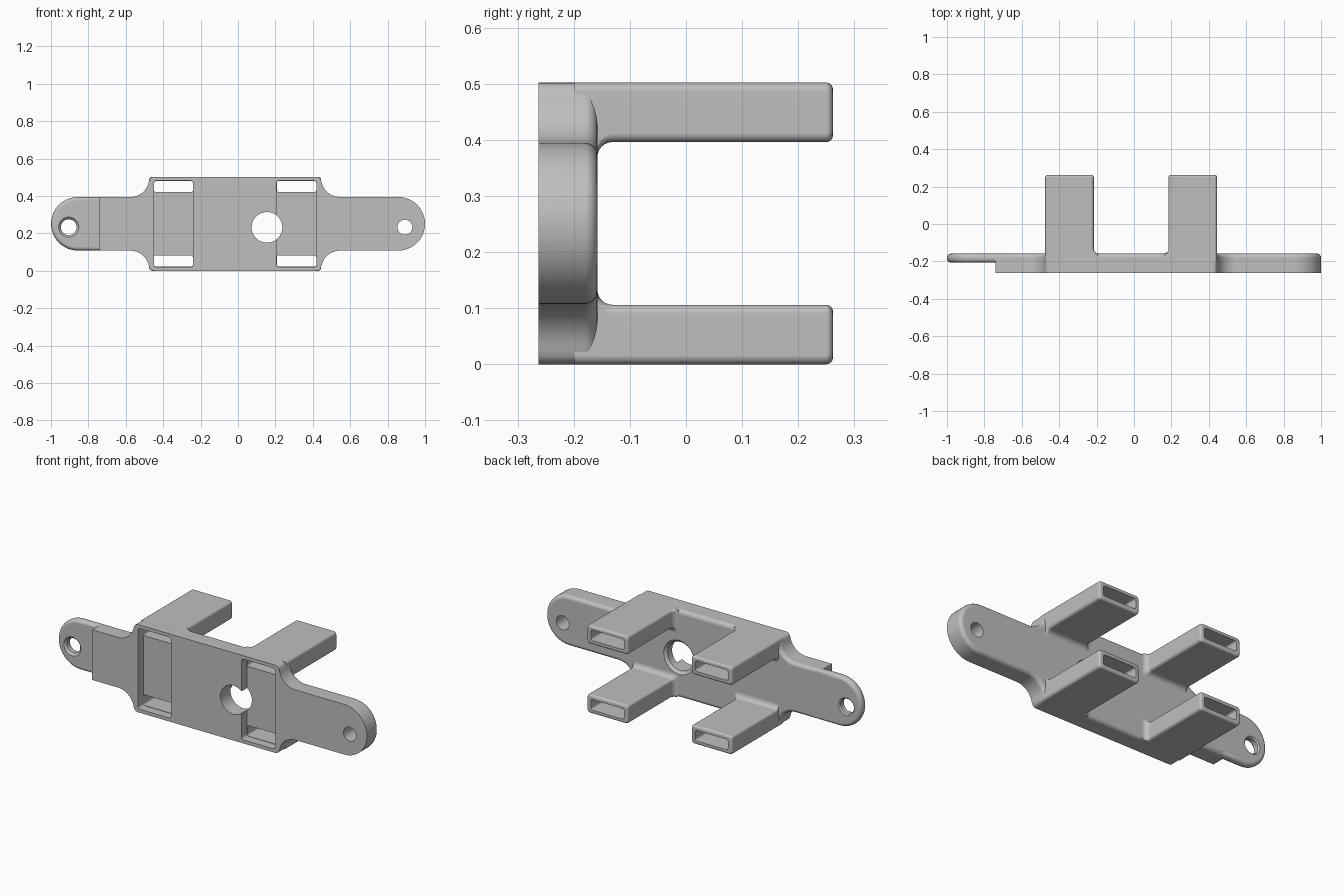
import bpy, bmesh, math
from math import sin, cos, pi, radians

if "Cube" in bpy.data.objects:
    bpy.data.objects.remove(bpy.data.objects["Cube"], do_unlink=True)

FRONT, BACK, END = -0.263, -0.158, 0.262   # plate front, plate back, sleeve end (y)
H = 0.502                                  # total height
MID = H / 2
R = 0.1435                                 # end lug radius

grey = bpy.data.materials.new("light grey")
grey.use_nodes = True
COLOUR = (0.52, 0.52, 0.52, 1)
grey.diffuse_color = COLOUR
grey.node_tree.nodes["Principled BSDF"].inputs["Base Color"].default_value = COLOUR


def make_object(name, bm):
    bmesh.ops.recalc_face_normals(bm, faces=bm.faces[:])
    mesh = bpy.data.meshes.new(name)
    bm.to_mesh(mesh)
    bm.free()
    mesh.materials.append(grey)
    obj = bpy.data.objects.new(name, mesh)
    bpy.context.collection.objects.link(obj)
    return obj


def arc(cx, cz, r, a0, a1, n):
    return [(cx + r * cos(radians(a0 + (a1 - a0) * i / n)),
             cz + r * sin(radians(a0 + (a1 - a0) * i / n))) for i in range(n + 1)]


def rounded_rect(x0, x1, z0, z1, r):
    return (arc(x1 - r, z1 - r, r, 90, 0, 4) + arc(x1 - r, z0 + r, r, 0, -90, 4)
            + arc(x0 + r, z0 + r, r, -90, -180, 4) + arc(x0 + r, z1 - r, r, 180, 90, 4))


def loft(name, sections):
    """Skin a list of (y, outline) sections and cap both ends."""
    bm = bmesh.new()
    rings = [[bm.verts.new((x, y, z)) for x, z in pts] for y, pts in sections]
    n = len(rings[0])
    for a, b in zip(rings, rings[1:]):
        for i in range(n):
            bm.faces.new((a[i], a[(i + 1) % n], b[(i + 1) % n], b[i]))
    bm.faces.new(rings[0])
    bm.faces.new(rings[-1])
    return make_object(name, bm)


def slab(name, outline, y0, y1, bevel, both=False):
    """Extrude an outline along y and round its back rim, or both rims."""
    bm = bmesh.new()
    face = bm.faces.new([bm.verts.new((x, y0, z)) for x, z in outline])
    ext = bmesh.ops.extrude_face_region(bm, geom=[face], use_keep_orig=True)
    for v in ext["geom"]:
        if isinstance(v, bmesh.types.BMVert):
            v.co.y = y1
    bmesh.ops.recalc_face_normals(bm, faces=bm.faces[:])
    rim = [e for e in bm.edges
           if all(abs(v.co.y - y1) < 1e-5 for v in e.verts)
           or (both and all(abs(v.co.y - y0) < 1e-5 for v in e.verts))]
    bmesh.ops.bevel(bm, geom=rim, offset=bevel, segments=4, profile=0.5, affect='EDGES')
    return make_object(name, bm)


def hole(x, z, r, front_flare, back_flare, y0, y1):
    """Round cutter whose rims flare out where the hole edge is rounded."""
    prof = [(y0 - 0.06, r + front_flare)]
    if front_flare:
        prof += [(y0 + front_flare * sin(a), r + front_flare * (1 - cos(pi / 2 - a)))
                 for a in (i * pi / 8 for i in range(5))]
    if back_flare:
        prof += [(y1 - back_flare * sin(a), r + back_flare * (1 - cos(pi / 2 - a)))
                 for a in (i * pi / 8 for i in range(4, -1, -1))]
    prof.append((y1 + 0.06, r + back_flare))
    return loft("hole_cutter", [(y, arc(x, z, rr, 0, 352.5, 47)) for y, rr in prof])


def cut(obj, cutters):
    bpy.context.view_layer.objects.active = obj
    for c in cutters:
        m = obj.modifiers.new("cut", 'BOOLEAN')
        m.operation, m.solver, m.object = 'DIFFERENCE', 'EXACT', c
        bpy.ops.object.modifier_apply(modifier=m.name)


# Plate outline: wide middle, concave shoulders, round right lug, square left end
shoulder = (arc(0.42, H - 0.025, 0.025, 90, 10, 5)
            + arc(0.545, MID + R + 0.1, 0.1, 190, 270, 10))
top_right = shoulder + arc(1 - R, MID, R, 90, 0, 16)
right = top_right + [(x, H - z) for x, z in reversed(top_right[:-1])]
top_left = [(-0.03 - x, z) for x, z in shoulder] + [(-0.74, MID + R)]
left = [(x, H - z) for x, z in top_left] + list(reversed(top_left))
plate = slab("base_plate", right + left, FRONT, BACK, 0.022)

# Thin lug on the left end
lug = arc(-1 + R, MID, R - 0.0005, 90, 270, 32) + [(-0.70, MID - R + 0.0005), (-0.70, MID + R - 0.0005)]
thin_lug = slab("thin_lug", lug, -0.206, BACK - 0.0005, 0.02, both=True)

# Four hollow sleeves, flared into the plate on their inner sides
FLARE, ROUND = 0.027, 0.012
columns = [("right", -0.475, -0.215, -0.45, -0.24), ("left", 0.185, 0.445, 0.207, 0.42)]
sleeves, slots, pockets = [], [], []
for side, x0, x1, p0, p1 in columns:
    for level in ("upper", "lower"):
        z0, z1 = (H - 0.106, H) if level == "upper" else (0.0, 0.106)

        def section(y, flare, inset=0.0):
            fx0, fx1 = (0, flare) if side == "right" else (flare, 0)
            fz0, fz1 = (flare, 0) if level == "upper" else (0, flare)
            return (y, rounded_rect(x0 - fx0 + inset, x1 + fx1 - inset,
                                    z0 - fz0 + inset, z1 + fz1 - inset, 0.016))

        secs = [section(-0.2, FLARE)]
        secs += [section(BACK + FLARE * (1 - cos(i * pi / 12)), FLARE * (1 - sin(i * pi / 12)))
                 for i in range(7)]
        secs += [section(END - ROUND + ROUND * sin(i * pi / 8), 0, ROUND * (1 - cos(i * pi / 8)))
                 for i in range(5)]
        sleeve = loft(f"{level}_{side}_sleeve", secs)

        # Slot running right through plate and sleeve
        s0, s1 = (0.42, 0.48) if level == "upper" else (H - 0.48, H - 0.42)
        slot_outline = rounded_rect(p0 + 0.001, p1 - 0.001, s0, s1, 0.012)
        slot = loft("slot_cutter", [(-0.24, slot_outline), (0.32, slot_outline)])
        cut(sleeve, [slot])
        sleeves.append(sleeve)
        slots.append(slot)
    # Shallow strap recess on the front
    recess = rounded_rect(p0, p1, H - 0.482, 0.482, 0.014)
    pockets.append(loft("recess_cutter", [(-0.32, recess), (-0.213, recess)]))

# Recesses, slots, cable hole and screw holes
big_hole = hole(0.155, 0.232, 0.082, 0, 0.015, FRONT, BACK)
right_screw = hole(0.892, 0.233, 0.04, 0, 0, FRONT, BACK)
left_screw = hole(-0.905, 0.233, 0.042, 0.012, 0.008, -0.206, BACK)
cut(plate, pockets + slots + [big_hole, right_screw])
cut(thin_lug, [left_screw])
for c in pockets + slots + [big_hole, right_screw, left_screw]:
    bpy.data.objects.remove(c, do_unlink=True)

# Smooth curved faces, keep corners crisp and flats flat
for obj in [plate, thin_lug] + sleeves:
    bpy.ops.object.select_all(action='DESELECT')
    obj.select_set(True)
    bpy.context.view_layer.objects.active = obj
    bpy.ops.object.shade_smooth_by_angle(angle=radians(35))
    wn = obj.modifiers.new("even_normals", 'WEIGHTED_NORMAL')
    wn.keep_sharp = True
